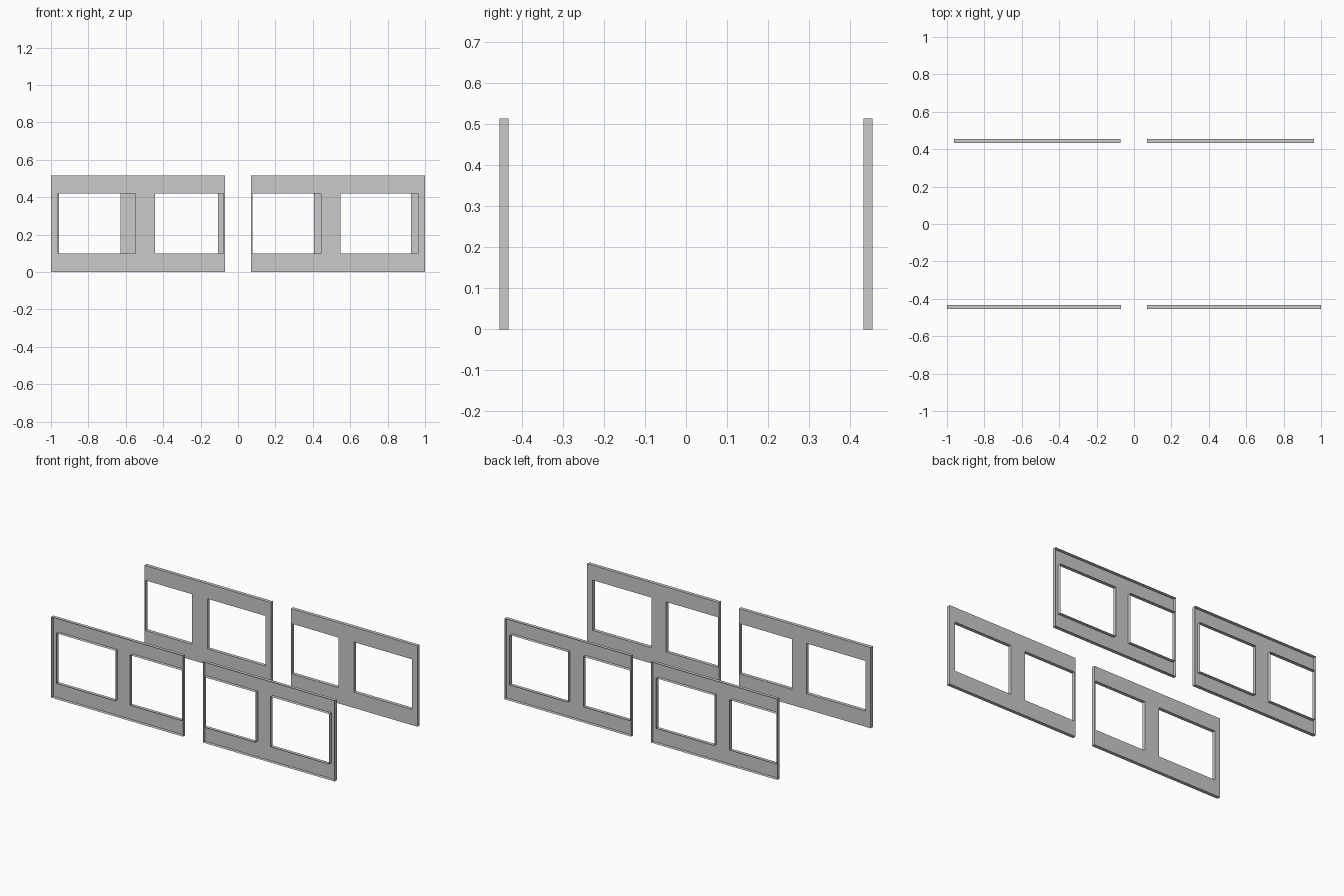
import bpy
import bmesh

cube = bpy.data.objects.get("Cube")
if cube:
    bpy.data.objects.remove(cube, do_unlink=True)

# One plain light grey for every panel
grey = bpy.data.materials.new("wall light grey")
grey.use_nodes = True
colour = (0.59, 0.59, 0.59, 1)
grey.diffuse_color = colour
grey.node_tree.nodes["Principled BSDF"].inputs["Base Color"].default_value = colour

HEIGHT, SILL, HEAD = 0.515, 0.10, 0.42
OUTER, DEPTH = 0.455, 0.022


def wall_panel(name, cuts, side):
    """Pressed panel: inner sheet with two windows, edges folded outward.
    cuts: panel start, window 1, window 2, panel end; side: -1 front, 1 back."""
    bm = bmesh.new()
    y = side * (OUTER - DEPTH)
    levels = [0, SILL, HEAD, HEIGHT]
    grid = [[bm.verts.new((x, y, z)) for z in levels] for x in cuts]

    # Sheet facing the middle, leaving the window cells open
    for i in range(len(cuts) - 1):
        for j in range(len(levels) - 1):
            if j == 1 and i in (1, 3):
                continue
            corners = [grid[i][j], grid[i + 1][j],
                       grid[i + 1][j + 1], grid[i][j + 1]]
            bm.faces.new(corners if side > 0 else corners[::-1])

    # Fold the outline and window edges outward
    rim = [e for e in bm.edges if e.is_boundary]
    folded = bmesh.ops.extrude_edge_only(bm, edges=rim)["geom"]
    verts = [v for v in folded if isinstance(v, bmesh.types.BMVert)]
    bmesh.ops.translate(bm, verts=verts, vec=(0, side * DEPTH, 0))

    mesh = bpy.data.meshes.new(name)
    bm.to_mesh(mesh)
    bm.free()
    mesh.materials.append(grey)
    obj = bpy.data.objects.new(name, mesh)
    bpy.context.collection.objects.link(obj)


# Front panels mirror each other
front = [0.07, 0.077, 0.443, 0.547, 0.962, 1.0]
wall_panel("front_left_wall", front, -1)
wall_panel("front_right_wall", [-x for x in reversed(front)], -1)

# Back panels repeat the same layout side by side
back = [0.07, 0.077, 0.406, 0.515, 0.925, 0.962]
wall_panel("back_left_wall", back, 1)
wall_panel("back_right_wall", [x - 1.033 for x in back], 1)
